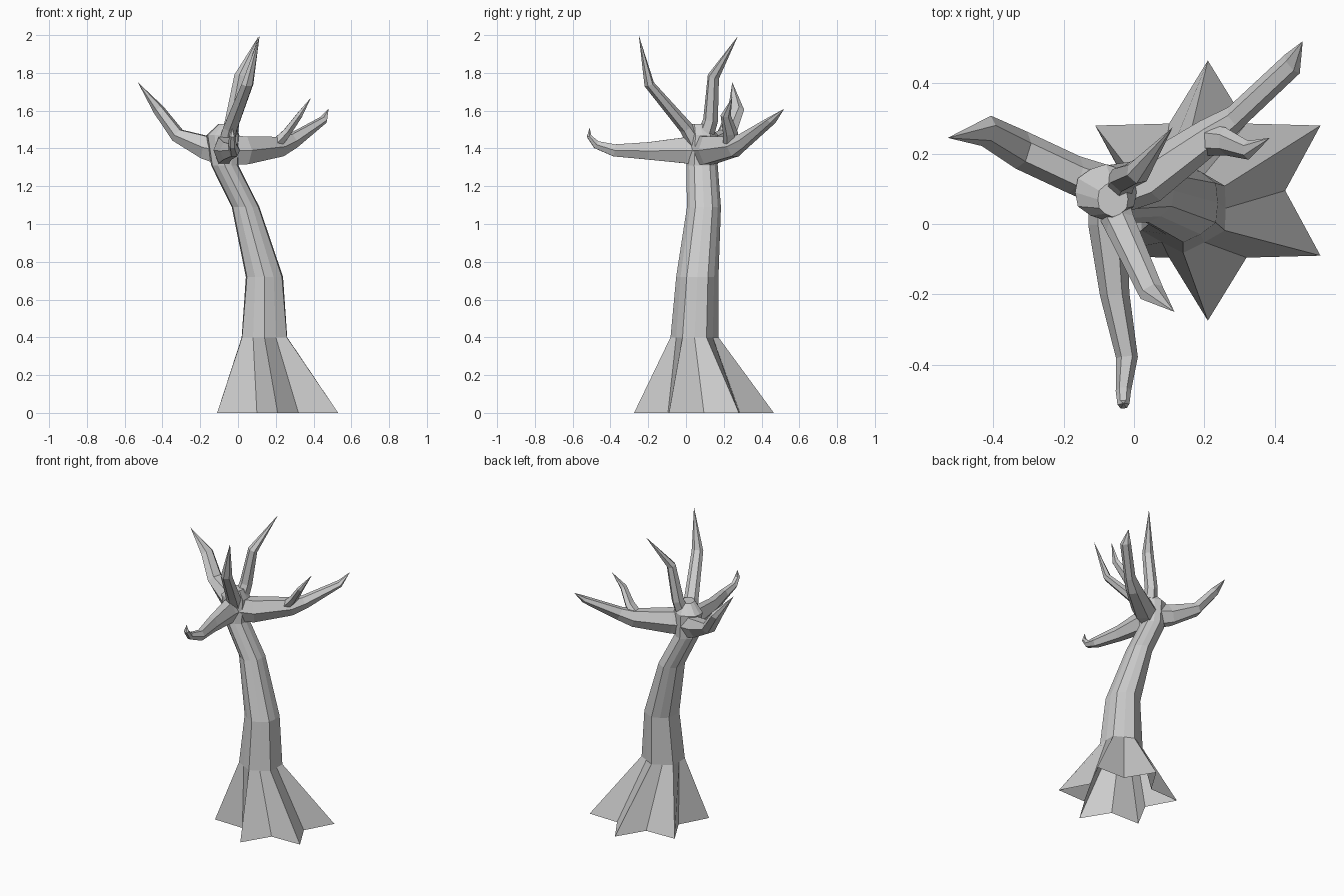
import bpy, bmesh, math
from mathutils import Vector


def skin(name, rings, tip=None, cap_start=False):
    """Bridge equal-sized rings of points, closing the end with a point or a cap."""
    bm = bmesh.new()
    loops = [[bm.verts.new(p) for p in ring] for ring in rings]
    n = len(loops[0])
    for a, b in zip(loops, loops[1:]):
        for i in range(n):
            j = (i + 1) % n
            bm.faces.new((a[i], a[j], b[j], b[i]))
    if tip:
        t = bm.verts.new(tip)
        for i in range(n):
            bm.faces.new((loops[-1][i], loops[-1][(i + 1) % n], t))
    else:
        bm.faces.new(loops[-1])
    if cap_start:
        bm.faces.new(loops[0][::-1])
    bmesh.ops.recalc_face_normals(bm, faces=bm.faces)
    mesh = bpy.data.meshes.new(name)
    bm.to_mesh(mesh)
    bm.free()
    obj = bpy.data.objects.new(name, mesh)
    bpy.context.collection.objects.link(obj)
    return obj


def branch(name, stations, tip, sides=6):
    """Tapered limb: stations are (x, y, z, half width, half depth)."""
    pts = [Vector(s[:3]) for s in stations] + [Vector(tip)]
    run = pts[-1] - pts[0]
    side = Vector((run.y, -run.x, 0)).normalized()
    rings = []
    for k, (x, y, z, w, h) in enumerate(stations):
        tan = pts[k + 1] - pts[max(k - 1, 0)]
        up = side.cross(tan).normalized()
        rings.append([pts[k] + side * w * math.cos(2 * math.pi * i / sides)
                      + up * h * math.sin(2 * math.pi * i / sides)
                      for i in range(sides)])
    skin(name, rings, tip, True)


# Trunk with star-shaped root flare, open underneath: x, y, z, rx, ry, inner ratio
trunk = [(0.21, 0.095, 0.0, 0.37, 0.37, 0.595),
         (0.14, 0.045, 0.4, 0.137, 0.127, 0.88),
         (0.14, 0.06, 0.72, 0.107, 0.112, 0.92),
         (0.04, 0.095, 1.09, 0.078, 0.09, 0.94),
         (-0.07, 0.085, 1.31, 0.076, 0.083, 0.95),
         (-0.08, 0.09, 1.47, 0.092, 0.08, 0.95),
         (-0.06, 0.07, 1.53, 0.045, 0.05, 0.95)]
rings = []
for x, y, z, rx, ry, q in trunk:
    ring = []
    for i in range(12):
        a = math.radians(30 * i)
        s = 1 if i % 2 else q
        ring.append((x + rx * s * math.cos(a), y + ry * s * math.sin(a), z))
    rings.append(ring)
skin("trunk", rings)

# Side branches
branch("left_branch", [(-0.09, 0.11, 1.39, 0.06, 0.085),
                       (-0.17, 0.14, 1.405, 0.055, 0.07),
                       (-0.32, 0.21, 1.47, 0.055, 0.04),
                       (-0.42, 0.265, 1.605, 0.045, 0.03)],
       (-0.53, 0.245, 1.75))
branch("front_branch", [(-0.07, 0.08, 1.39, 0.06, 0.09),
                        (-0.075, 0.0, 1.39, 0.055, 0.08),
                        (-0.055, -0.2, 1.387, 0.042, 0.053),
                        (-0.02, -0.38, 1.39, 0.031, 0.037),
                        (-0.03, -0.475, 1.42, 0.022, 0.024),
                        (-0.03, -0.513, 1.465, 0.017, 0.014)],
       (-0.03, -0.51, 1.51))
branch("right_branch", [(-0.06, 0.08, 1.39, 0.06, 0.09),
                        (0.03, 0.12, 1.39, 0.07, 0.085),
                        (0.22, 0.255, 1.41, 0.05, 0.06),
                        (0.29, 0.305, 1.44, 0.035, 0.045),
                        (0.45, 0.455, 1.55, 0.034, 0.02)],
       (0.48, 0.52, 1.61))
branch("right_twig", [(0.2, 0.24, 1.42, 0.045, 0.035),
                      (0.26, 0.235, 1.485, 0.04, 0.025),
                      (0.325, 0.21, 1.575, 0.027, 0.018)],
       (0.387, 0.245, 1.67))

# Upright branches
branch("front_upright", [(-0.06, 0.05, 1.43, 0.05, 0.045),
                         (-0.04, 0.0, 1.51, 0.045, 0.035),
                         (0.05, -0.195, 1.74, 0.036, 0.024)],
       (0.115, -0.25, 2.0))
branch("back_upright", [(-0.05, 0.09, 1.43, 0.045, 0.05),
                        (-0.03, 0.13, 1.55, 0.04, 0.04),
                        (0.01, 0.145, 1.78, 0.035, 0.03)],
       (0.11, 0.275, 1.995))
